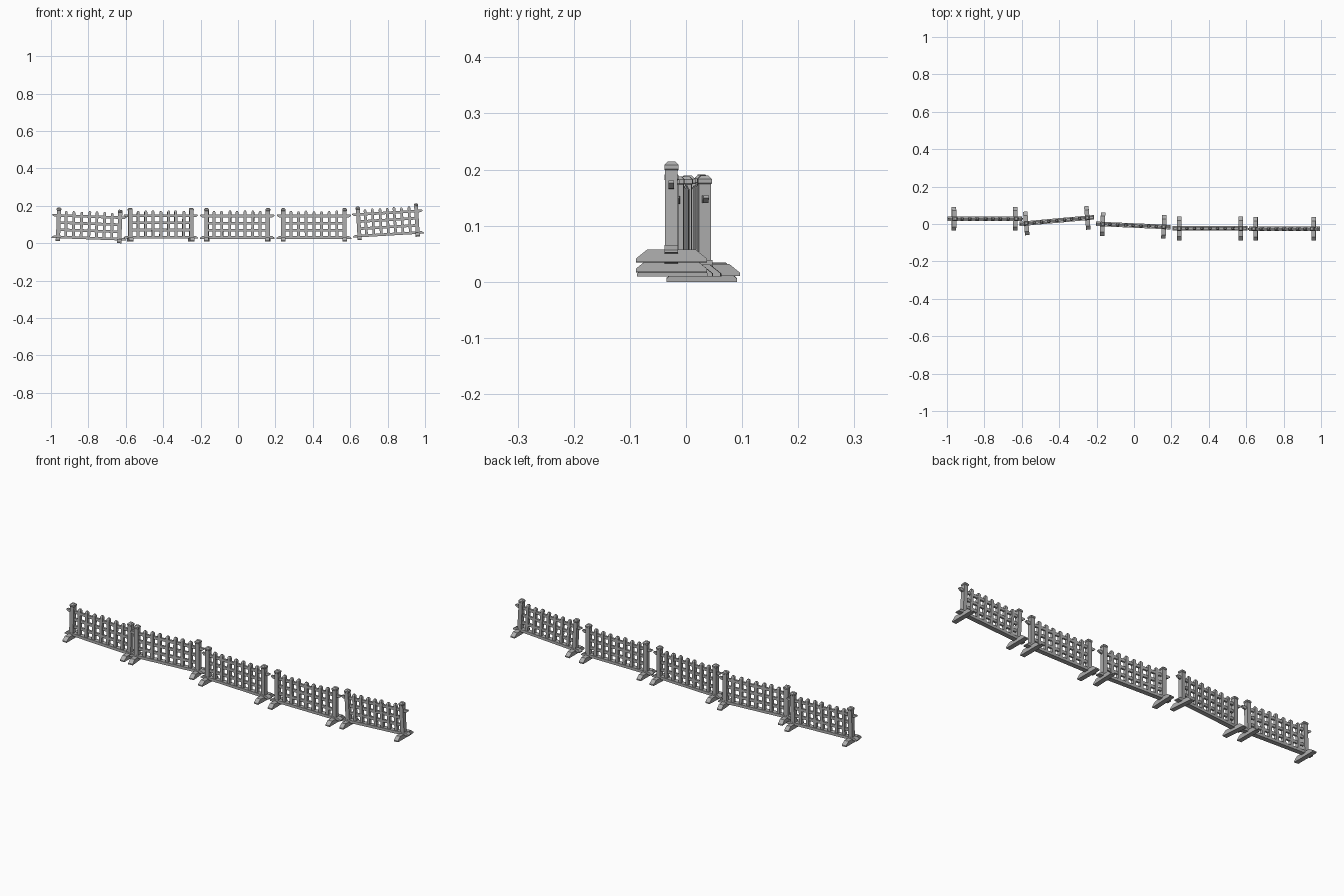
import bpy, bmesh, random
from mathutils import Matrix, Vector

random.seed(4)
cube = bpy.data.objects.get("Cube")
if cube:
    bpy.data.objects.remove(cube)

grey = bpy.data.materials.new("weathered grey")
grey.use_nodes = True
COLOUR = (0.42, 0.42, 0.42, 1)
grey.diffuse_color = COLOUR
grey.node_tree.nodes["Principled BSDF"].inputs["Base Color"].default_value = COLOUR

POST_X = 0.164
RAIL_HEIGHTS = (0.061, 0.099, 0.137)


def prism(bm, outline, axis, centre, depth, matrix=Matrix()):
    """Extrude a 2D outline symmetrically along x or y."""
    def place(u, v, d):
        return (centre + d, u, v) if axis == "x" else (u, centre + d, v)
    rings = [[bm.verts.new(matrix @ Vector(place(u, v, d))) for u, v in outline]
             for d in (-depth / 2, depth / 2)]
    bm.faces.new(rings[0])
    bm.faces.new(rings[1][::-1])
    n = len(outline)
    for i in range(n):
        j = (i + 1) % n
        bm.faces.new((rings[0][j], rings[0][i], rings[1][i], rings[1][j]))


def frustum_stack(bm, levels, matrix=Matrix()):
    """Stack rectangles given as (half x, half y, z)."""
    rings = [[bm.verts.new(matrix @ Vector((sx * hx, sy * hy, z)))
              for sx, sy in ((-1, -1), (1, -1), (1, 1), (-1, 1))]
             for hx, hy, z in levels]
    bm.faces.new(rings[0][::-1])
    bm.faces.new(rings[-1])
    for low, high in zip(rings, rings[1:]):
        for i in range(4):
            j = (i + 1) % 4
            bm.faces.new((low[i], low[j], high[j], high[i]))


def finish(bm, name, matrix):
    bmesh.ops.recalc_face_normals(bm, faces=bm.faces)
    mesh = bpy.data.meshes.new(name)
    bm.to_mesh(mesh)
    bm.free()
    mesh.materials.append(grey)
    obj = bpy.data.objects.new(name, mesh)
    obj.matrix_world = matrix
    bpy.context.collection.objects.link(obj)


def fence_section(label, matrix):
    # Posts with chamfered caps
    for side, x in (("right", -POST_X), ("left", POST_X)):
        bm = bmesh.new()
        frustum_stack(bm, [(0.011, 0.011, 0.005), (0.011, 0.011, 0.164),
                           (0.0125, 0.0125, 0.166), (0.0125, 0.0125, 0.173),
                           (0.007, 0.007, 0.179)], Matrix.Translation((x, 0, 0)))
        finish(bm, f"{label}_{side}_post", matrix)

        # Sloped ground foot
        bm = bmesh.new()
        prism(bm, [(-0.063, 0), (0.063, 0), (0.063, 0.006),
                   (0.043, 0.022), (-0.043, 0.022), (-0.063, 0.006)], "x", x, 0.024)
        finish(bm, f"{label}_{side}_foot", matrix)

    # Wide bottom beam with bevelled ends
    bm = bmesh.new()
    prism(bm, [(-0.2, 0.015), (0.2, 0.015), (0.2, 0.02), (0.187, 0.029),
               (-0.187, 0.029), (-0.2, 0.02)], "y", 0, 0.024)
    finish(bm, f"{label}_bottom_beam", matrix)

    # Cross rails, the highest running through the posts to tapered ends
    bm = bmesh.new()
    for z in RAIL_HEIGHTS:
        reach = 0.2 if z == RAIL_HEIGHTS[-1] else POST_X
        prism(bm, [(-reach + 0.012, z - 0.007), (reach - 0.012, z - 0.007),
                   (reach, z + 0.002), (reach - 0.004, z + 0.007),
                   (0.004 - reach, z + 0.007), (-reach, z + 0.002)], "y", 0, 0.010)
    finish(bm, f"{label}_rails", matrix)

    # Pickets with blunt points, slightly uneven
    bm = bmesh.new()
    for i in range(7):
        top = 0.163 + random.uniform(-0.003, 0.003)
        lean = Matrix.Rotation(random.uniform(-0.015, 0.015), 4, "Y")
        frustum_stack(bm, [(0.0075, 0.008, 0.025), (0.0075, 0.008, top - 0.007),
                           (0.004, 0.004, top)],
                      Matrix.Translation(((i - 3) * 0.041, 0, 0)) @ lean)
    finish(bm, f"{label}_pickets", matrix)


# Sections: centre x, y, z, turn about z, roll about y, length factor
sections = [
    (-0.799, 0.028, 0.006, 0.0, 0.035, 1.0),
    (-0.413, 0.018, 0.010, 0.09, 0.0, 1.0),
    (-0.004, -0.008, 0.009, -0.045, 0.0, 1.0),
    (0.406, -0.024, 0.009, 0.0, 0.0, 1.0),
    (0.806, -0.026, 0.026, 0.0, -0.058, 0.95),
]
for number, (x, y, z, turn, roll, length) in enumerate(sections, 1):
    fence_section(f"section_{number}",
                  Matrix.Translation((x, y, z)) @ Matrix.Rotation(turn, 4, "Z")
                  @ Matrix.Rotation(roll, 4, "Y") @ Matrix.Diagonal((length, 1, 1, 1)))
